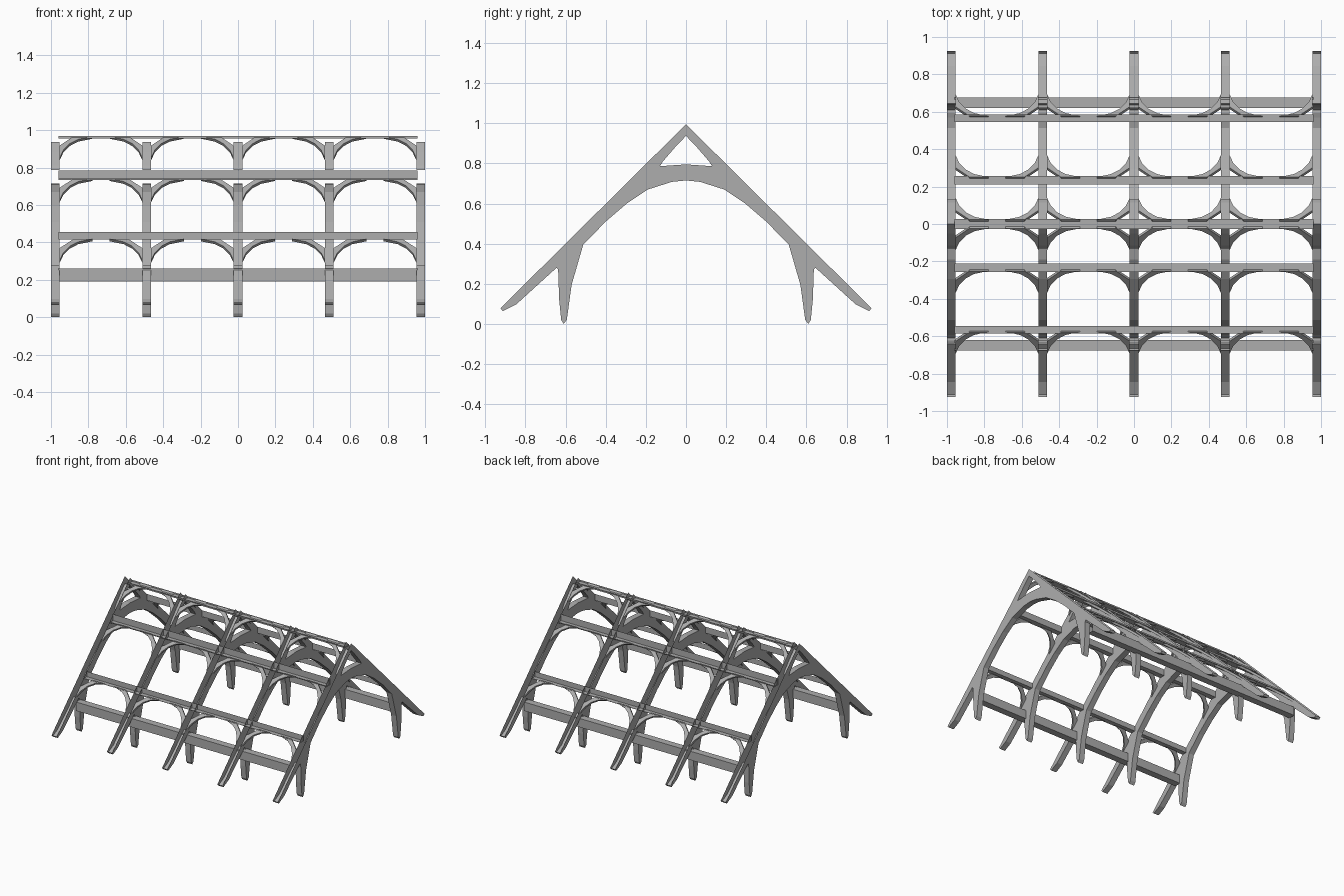
import bpy, bmesh

if "Cube" in bpy.data.objects:
    bpy.data.objects.remove(bpy.data.objects["Cube"])

wood = bpy.data.materials.new("grey_timber")
wood.diffuse_color = (0.42, 0.42, 0.42, 1)
wood.use_nodes = True
wood.node_tree.nodes["Principled BSDF"].inputs["Base Color"].default_value = wood.diffuse_color

APEX, SLOPE = 0.995, 0.99


def roof(y):
    """Height of the roof plane above a given |y|."""
    return APEX - SLOPE * abs(y)


def finish(name, bm):
    bmesh.ops.recalc_face_normals(bm, faces=bm.faces)
    me = bpy.data.meshes.new(name)
    bm.to_mesh(me)
    bm.free()
    me.materials.append(wood)
    ob = bpy.data.objects.new(name, me)
    bpy.context.collection.objects.link(ob)
    return ob


def prism(bm, a, b, skip=(), caps=True):
    """Join two matching rings of points; edges in skip stay open."""
    va = [bm.verts.new(p) for p in a]
    vb = [bm.verts.new(p) for p in b]
    n = len(va)
    for i in range(n):
        if i not in skip:
            j = (i + 1) % n
            bm.faces.new((va[i], va[j], vb[j], vb[i]))
    if caps:
        bm.faces.new(va[::-1])
        bm.faces.new(vb)


def along_x(bm, profile, x0, x1, side, **kw):
    prism(bm, [(x0, side * y, z) for y, z in profile],
          [(x1, side * y, z) for y, z in profile], **kw)


FRAMES = (-0.977, -0.488, 0.0, 0.488, 0.977)
HALF = 0.023

# Arched roof frames: half profile with rafter, foot, arch, collar and opening
half = [(0, APEX), (0.925, 0.078), (0.912, 0.064), (0.845, 0.098), (0.645, 0.28),
        (0.637, 0.27), (0.632, 0.12), (0.622, 0.02), (0.61, 0.0), (0.594, 0.02),
        (0.57, 0.195), (0.512, 0.395), (0.40, 0.51), (0.295, 0.60), (0.19, 0.67),
        (0.07, 0.708), (0, 0.715), (0, 0.795), (0.13, 0.786), (0.115, 0.81),
        (0.05, 0.885), (0, 0.937)]
for k, x in enumerate(FRAMES):
    bm = bmesh.new()
    for s in (1, -1):
        # roof side and centre line stay open
        along_x(bm, half, x - HALF, x + HALF, s, skip=(0, 16, 21))
    bmesh.ops.remove_doubles(bm, verts=bm.verts, dist=1e-5)
    finish("arched_frame_%d" % (k + 1), bm)

# Purlins: cut off by the roof plane, open at the top
PURLINS = {"lower_purlin": (0.545, 0.585, 0.414), "middle_purlin": (0.212, 0.257, 0.734)}
for name, (yi, yo, zb) in PURLINS.items():
    for s, tag in ((1, "back"), (-1, "front")):
        bm = bmesh.new()
        along_x(bm, [(yi, roof(yi)), (yi, zb), (yo, zb), (yo, roof(yo))],
                -0.96, 0.96, s, skip=(3,), caps=False)
        finish(name + "_" + tag, bm)

# Ridge beam
bm = bmesh.new()
along_x(bm, [(-0.028, 0.968), (-0.028, 0.956), (0.028, 0.956), (0.028, 0.968)],
        -0.96, 0.96, 1, skip=(3,), caps=False)
finish("ridge_beam", bm)

# Wall plates between rafter feet and posts
for s, tag in ((1, "back"), (-1, "front")):
    bm = bmesh.new()
    along_x(bm, [(0.62, 0.19), (0.675, 0.19), (0.675, 0.26), (0.62, 0.26)],
            -0.96, 0.96, s, caps=False)
    finish("wall_plate_" + tag, bm)

# Curved wind braces in the roof slope: (distance from frame, distance down slope)
brace = [(0, 0.165), (0.02, 0.105), (0.055, 0.055), (0.10, 0.022), (0.175, 0),
         (0.075, 0), (0, 0.07)]
for name, y0 in (("ridge_braces", 0.026), ("middle_braces", 0.254), ("lower_braces", 0.58)):
    for s, tag in ((1, "back"), (-1, "front")):
        bm = bmesh.new()
        for x in FRAMES:
            for d in (1, -1):
                if abs(x + d * 0.1) > 1:
                    continue

                def ring(depth):
                    out = []
                    for u, v in brace:
                        y = y0 + v * 0.71
                        out.append((x + d * (HALF + u), s * (y - depth * 0.7),
                                    roof(y) - depth * 0.7))
                    return out
                prism(bm, ring(0.004), ring(0.022))
        finish(name + "_" + tag, bm)
